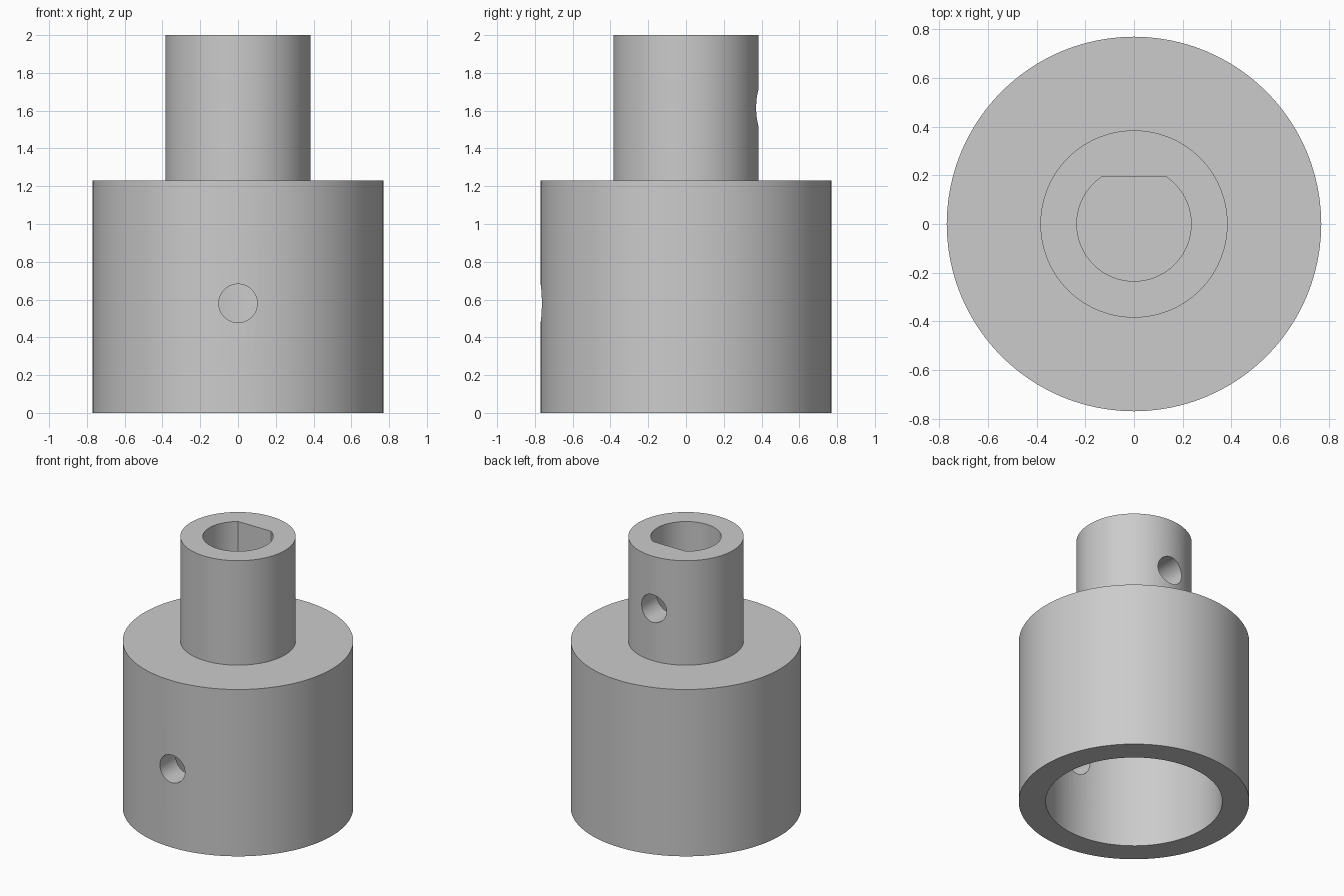
import bpy, bmesh, math
from mathutils import Matrix

cube = bpy.data.objects.get("Cube")
if cube:
    bpy.data.objects.remove(cube, do_unlink=True)

BODY_R, BODY_H = 0.77, 1.23
NECK_R, TOP = 0.385, 2.0
SOCKET_R, SOCKET_TOP = 0.59, 1.154
BORE_R, BORE_FLAT = 0.235, 0.193
SCREW_R = 0.102

grey = bpy.data.materials.new("plain grey")
grey.use_nodes = True
colour = (0.6, 0.6, 0.6, 1)
grey.diffuse_color = colour
grey.node_tree.nodes["Principled BSDF"].inputs["Base Color"].default_value = colour


def circle(radius, sides=96):
    return [(radius * math.cos(2 * math.pi * i / sides),
             radius * math.sin(2 * math.pi * i / sides)) for i in range(sides)]


def extrude(bm, outline, low, high):
    """Closed prism from an outline, between two heights."""
    bottom = [bm.verts.new((x, y, low)) for x, y in outline]
    top = [bm.verts.new((x, y, high)) for x, y in outline]
    bm.faces.new(bottom[::-1])
    bm.faces.new(top)
    for i in range(len(outline)):
        j = (i + 1) % len(outline)
        bm.faces.new((bottom[i], bottom[j], top[j], top[i]))


def make_object(name, bm):
    mesh = bpy.data.meshes.new(name)
    bm.to_mesh(mesh)
    bm.free()
    mesh.materials.append(grey)
    obj = bpy.data.objects.new(name, mesh)
    bpy.context.collection.objects.link(obj)
    return obj


def prism(name, outline, low, high, turn=None):
    bm = bmesh.new()
    extrude(bm, outline, low, high)
    if turn:
        bm.transform(turn)
    return make_object(name, bm)


# Stepped solid: wide body with a narrow neck, revolved from one profile
bm = bmesh.new()
rings = []
for radius, z in ((BODY_R, 0), (BODY_R, BODY_H), (NECK_R, BODY_H), (NECK_R, TOP)):
    rings.append([bm.verts.new((x, y, z)) for x, y in circle(radius)])
for a, b in zip(rings, rings[1:]):
    for i in range(len(a)):
        j = (i + 1) % len(a)
        bm.faces.new((a[i], a[j], b[j], b[i]))
bm.faces.new(rings[0][::-1])
bm.faces.new(rings[-1])
coupling = make_object("shaft_coupling", bm)

# D-shaped outline: arc with a flat towards the back
start = math.asin(BORE_FLAT / BORE_R)
sweep = math.pi + 2 * start
d_outline = [(BORE_R * math.cos(math.pi - start + sweep * i / 72),
              BORE_R * math.sin(math.pi - start + sweep * i / 72)) for i in range(73)]


def screw_turn(z):
    # Lays a vertical prism along -y at the given height
    return Matrix.Translation((0, 0, z)) @ Matrix.Rotation(math.pi / 2, 4, "X")


cutters = [
    prism("socket_cutter", circle(SOCKET_R), -0.2, SOCKET_TOP),
    prism("d_bore_cutter", d_outline, BODY_H, TOP + 0.2),
    prism("front_screw_cutter", circle(SCREW_R, 48), 0.3, 1, screw_turn(0.58)),
    prism("back_screw_cutter", circle(SCREW_R, 48), -1, -0.05, screw_turn(1.615)),
]

# Cut the bores and screw holes
for cutter in cutters:
    cutter.hide_render = True
    cut = coupling.modifiers.new(cutter.name, "BOOLEAN")
    cut.operation = "DIFFERENCE"
    cut.solver = "EXACT"
    cut.object = cutter

bpy.ops.object.select_all(action="DESELECT")
coupling.select_set(True)
bpy.context.view_layer.objects.active = coupling
for cutter in cutters:
    bpy.ops.object.modifier_apply(modifier=cutter.name)
    bpy.data.objects.remove(cutter, do_unlink=True)
bpy.ops.object.shade_smooth_by_angle(angle=math.radians(30))
